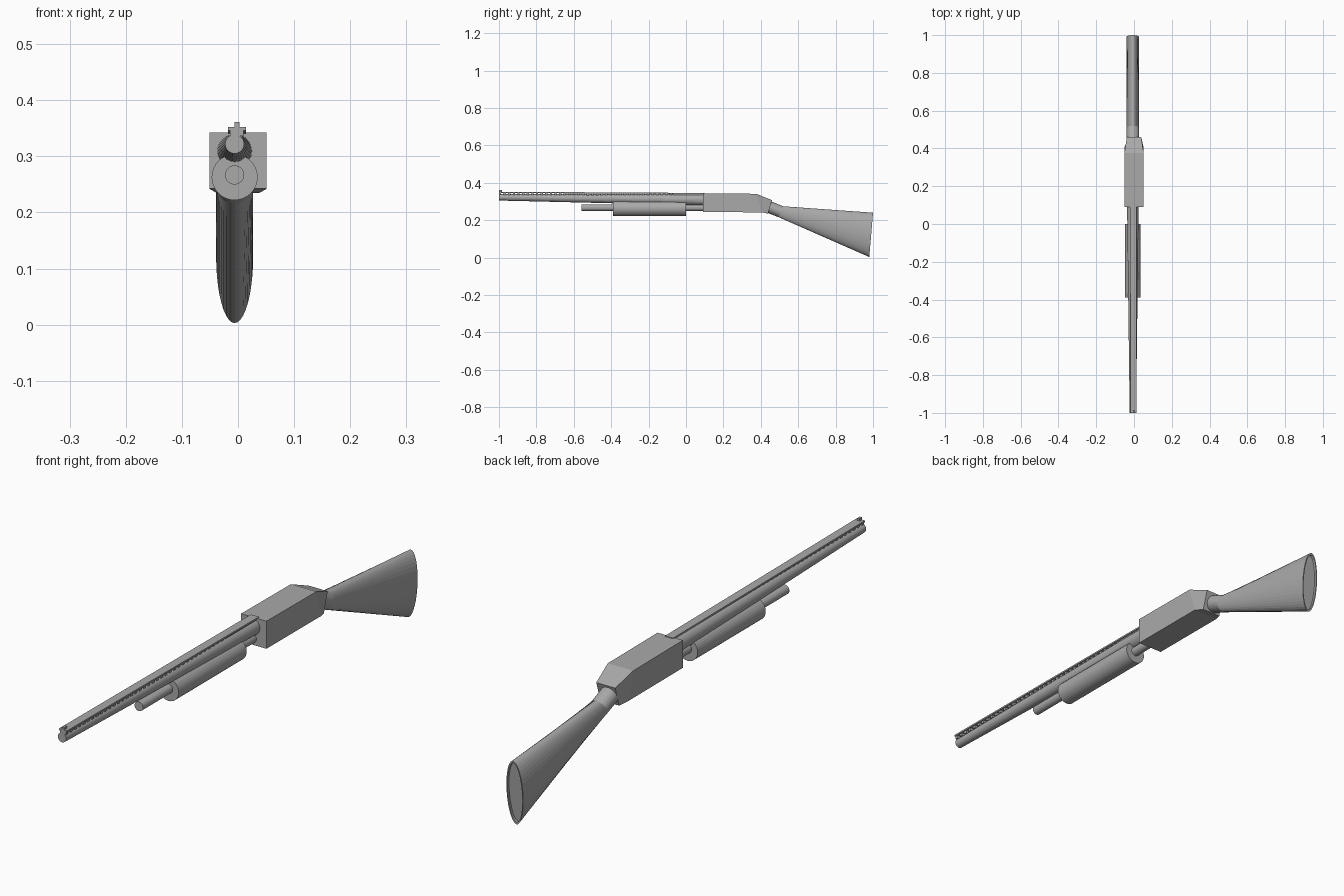
import bpy, bmesh, math
from mathutils import Vector

if "Cube" in bpy.data.objects:
    bpy.data.objects.remove(bpy.data.objects["Cube"])

grey = bpy.data.materials.new("plain_grey")
grey.diffuse_color = (0.4, 0.4, 0.4, 1)
grey.use_nodes = True
grey.node_tree.nodes["Principled BSDF"].inputs["Base Color"].default_value = grey.diffuse_color
CX = -0.006   # the round parts share this centre line


def loft(name, rings):
    """Skin a list of equal-length point rings and cap both ends."""
    bm = bmesh.new()
    loops = [[bm.verts.new(p) for p in ring] for ring in rings]
    n = len(loops[0])
    for a, b in zip(loops, loops[1:]):
        for i in range(n):
            j = (i + 1) % n
            bm.faces.new((a[i], a[j], b[j], b[i]))
    bm.faces.new(loops[0])
    bm.faces.new(loops[-1])
    bmesh.ops.recalc_face_normals(bm, faces=bm.faces)
    mesh = bpy.data.meshes.new(name)
    bm.to_mesh(mesh)
    bm.free()
    mesh.materials.append(grey)
    ob = bpy.data.objects.new(name, mesh)
    bpy.context.collection.objects.link(ob)
    return ob


def oval(top, bottom, half_width, n=40):
    """Ellipse ring spanning two (y, z) points."""
    t, b = Vector((CX, *top)), Vector((CX, *bottom))
    mid, up = (t + b) / 2, (t - b) / 2
    return [mid + up * math.cos(a) + Vector((half_width * math.sin(a), 0, 0))
            for a in (2 * math.pi * i / n for i in range(n))]


def rod(name, y0, z0, r0, y1, z1, r1, n=32):
    return loft(name, [oval((y, z + r), (y, z - r), r, n)
                       for y, z, r in ((y0, z0, r0), (y1, z1, r1))])


def rect(top, bottom, w, cx=0.0):
    return [(cx + s * w, *p) for s, p in
            ((-1, bottom), (1, bottom), (1, top), (-1, top))]


# Receiver: straight box with a tapered, sloping rear
loft("receiver", [rect((0.09, 0.343), (0.09, 0.243), 0.051),
                  rect((0.375, 0.341), (0.405, 0.242), 0.051),
                  rect((0.46, 0.307), (0.438, 0.235), 0.038)])

# Barrel, magazine tube and sliding grip
rod("barrel", -1.0, 0.322, 0.017, 0.12, 0.309, 0.031)
rod("magazine_tube", -0.56, 0.267, 0.017, 0.12, 0.267, 0.017)
rod("pump_grip", -0.39, 0.263, 0.041, 0.0, 0.263, 0.041)

# Stock: round neck flaring to a tall oval butt with a shallow recess
loft("stock", [oval((0.44, 0.307), (0.42, 0.245), 0.033),
               oval((0.52, 0.274), (0.495, 0.216), 0.033),
               oval((1.0, 0.24), (0.98, 0.003), 0.033),
               oval((0.999, 0.232), (0.98, 0.011), 0.029),
               oval((0.99, 0.232), (0.971, 0.011), 0.029)])


# Sighting rib: thin strip on a row of small posts, solid towards the rear
def rib_top(y):
    return 0.352 - 0.006 * (y + 1)


def block(name, y0, y1, above, below, w):
    return loft(name, [rect((y, rib_top(y) + above), (y, rib_top(y) - below), w, CX + 0.004)
                       for y in (y0, y1)])


block("rib_strip", -1.0, 0.1, 0, 0.006, 0.016)
block("rib_solid_rear", -0.07, 0.1, -0.005, 0.016, 0.012)
for i in range(38):
    y = -1.0 + i * 0.0247
    block("rib_post", y, y + 0.012, -0.005, 0.016, 0.012)

# Front sight
block("front_sight", -1.0, -0.985, 0.009, 0.002, 0.0045)
